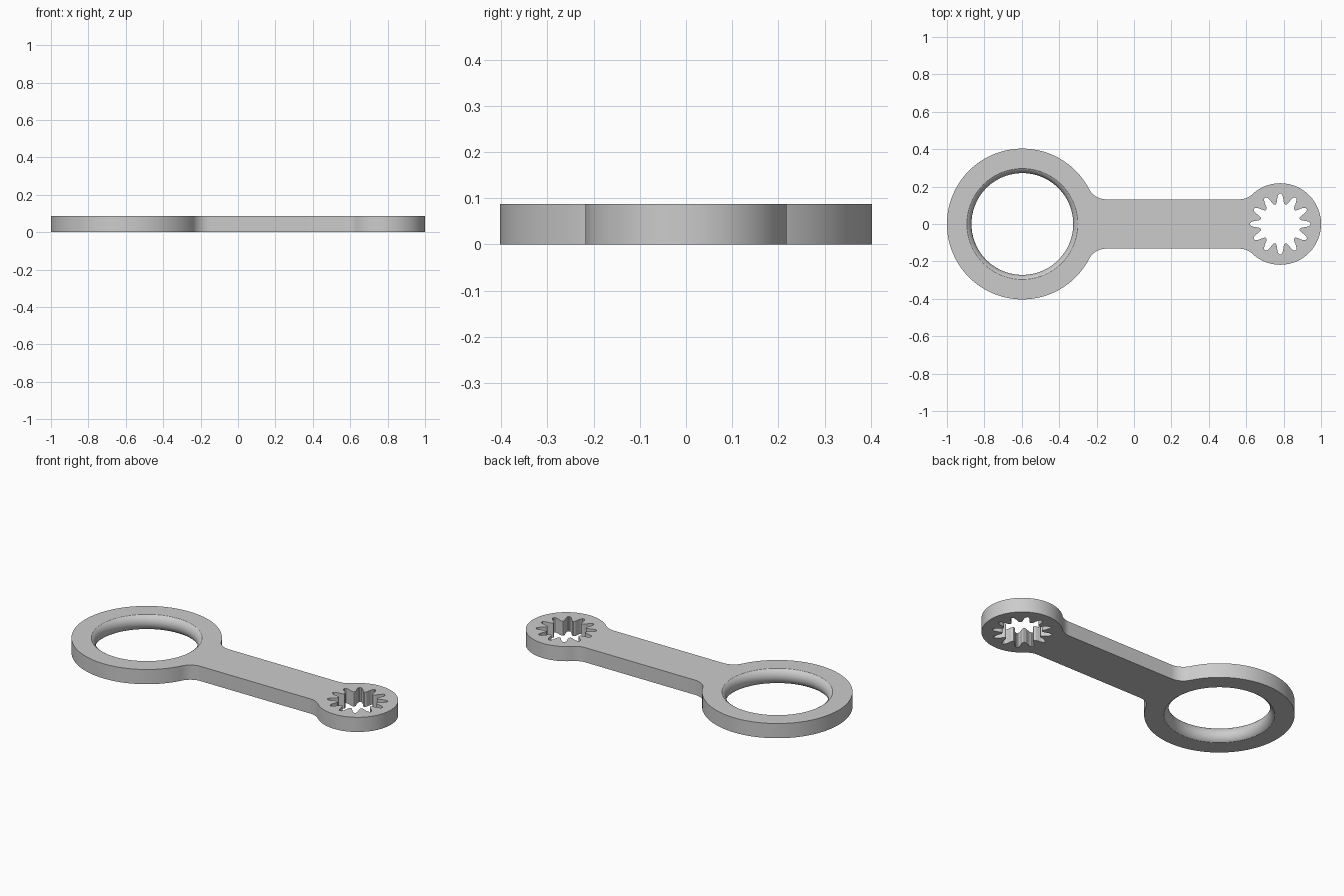
import bpy, bmesh, math
from math import sin, cos, pi, atan2, sqrt, radians

cube = bpy.data.objects.get("Cube")
if cube:
    bpy.data.objects.remove(cube, do_unlink=True)

THICK = 0.087
RING_X, RING_R = -0.597, 0.403      # large ring end
HEAD_X, HEAD_R = 0.782, 0.218       # small splined end
HALF_W, FILLET = 0.132, 0.1         # handle half width, blend radius
BORE_R, LIP = 0.297, 0.025          # ring bore and its inward bulge

grey = bpy.data.materials.new("light grey")
grey.use_nodes = True
colour = (0.6, 0.6, 0.6, 1)
grey.diffuse_color = colour
grey.node_tree.nodes["Principled BSDF"].inputs["Base Color"].default_value = colour


def arc(cx, cy, r, a0, a1, n):
    return [(cx + r * cos(a0 + (a1 - a0) * i / n), cy + r * sin(a0 + (a1 - a0) * i / n))
            for i in range(n + 1)]


def fillet_offset(r):
    """Distance along x from an end's centre to the fillet's centre."""
    return sqrt((r + FILLET) ** 2 - (HALF_W + FILLET) ** 2)


def outline():
    """Two round ends joined by a filleted handle."""
    fy = HALF_W + FILLET
    dr, dh = fillet_offset(RING_R), fillet_offset(HEAD_R)
    tr, th = atan2(fy, dr), atan2(fy, dh)
    upper = arc(HEAD_X, 0, HEAD_R, 0, pi - th, 40)
    upper += arc(HEAD_X - dh, fy, FILLET, -th, -pi / 2, 12)
    upper += arc(RING_X + dr, fy, FILLET, -pi / 2, tr - pi, 12)[0:]
    upper += arc(RING_X, 0, RING_R, tr, pi, 60)
    points = upper + [(x, -y) for x, y in reversed(upper[1:-1])]
    # drop the doubled points where arcs meet
    return [p for i, p in enumerate(points) if math.dist(p, points[i - 1]) > 1e-5]


def spline_hole(teeth=12):
    """Star-shaped socket with rounded grooves."""
    half = [(0, 0.163), (2.2, 0.161), (4.2, 0.154), (6, 0.143), (7.5, 0.131),
            (9, 0.119), (11, 0.111), (13, 0.108)]
    groove = [(-a, r) for a, r in reversed(half[1:])] + half + [(15, 0.107)]
    points = []
    for t in range(teeth):
        for a, r in groove:
            ang = radians(a + 360 * t / teeth)
            points.append((HEAD_X + r * cos(ang), r * sin(ang)))
    return points


def wall(bm, loops):
    """Skin stacked loops of (x, y, z); return the bottom and top edges."""
    rows = [[bm.verts.new(p) for p in loop] for loop in loops]
    n = len(rows[0])
    for low, high in zip(rows, rows[1:]):
        for i in range(n):
            j = (i + 1) % n
            bm.faces.new((low[i], low[j], high[j], high[i]))
    return [[bm.edges.get((row[i], row[(i + 1) % n])) for i in range(n)]
            for row in (rows[0], rows[-1])]


def straight(points):
    return [[(x, y, z) for x, y in points] for z in (0, THICK)]


def bulged_bore(steps=14):
    """Ring bore whose wall swells inward as a circular arc."""
    h = THICK / 2
    r = (h * h + LIP * LIP) / (2 * LIP)
    loops = []
    for i in range(steps + 1):
        a = math.asin(h / r) * (2 * i / steps - 1)
        radius = BORE_R - LIP + r * (1 - cos(a))
        loops.append([(x, y, h + r * sin(a))
                      for x, y in arc(RING_X, 0, radius, 0, 2 * pi, 96)[:-1]])
    return loops


# Body: outer wall, bore and socket walls, then both flat faces
bm = bmesh.new()
bottom, top = [], []
for loops in (straight(outline()), bulged_bore(), straight(spline_hole())):
    low, high = wall(bm, loops)
    bottom += low
    top += high
for edges, up in ((bottom, -1), (top, 1)):
    bmesh.ops.triangle_fill(bm, edges=edges, use_beauty=True, normal=(0, 0, up))
bmesh.ops.recalc_face_normals(bm, faces=bm.faces)

mesh = bpy.data.meshes.new("wrench_body")
bm.to_mesh(mesh)
bm.free()
mesh.materials.append(grey)
body = bpy.data.objects.new("wrench_body", mesh)
bpy.context.collection.objects.link(body)
bpy.context.view_layer.objects.active = body
body.select_set(True)
bpy.ops.object.shade_smooth_by_angle(angle=radians(27))
